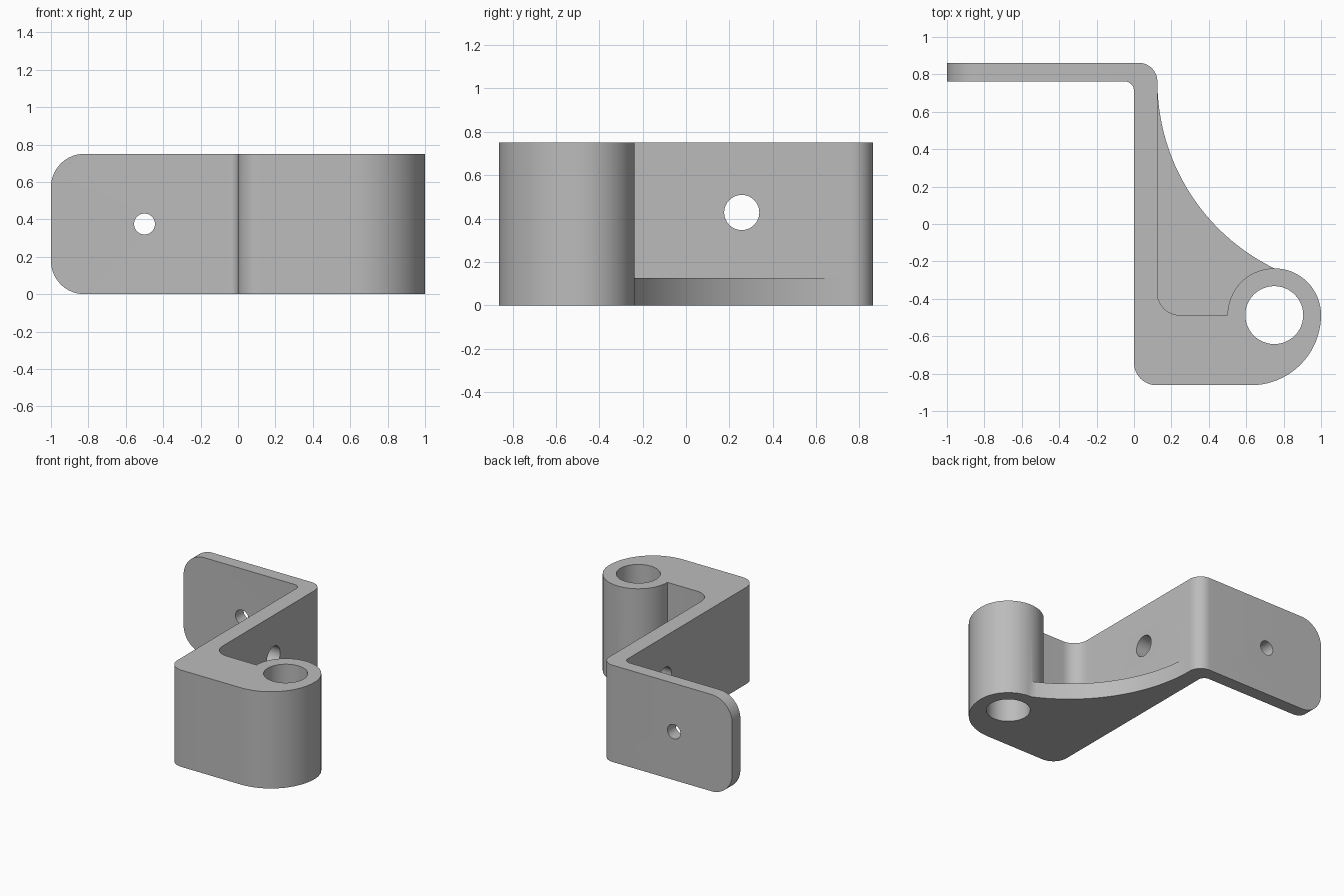
import bpy
import bmesh
from math import cos, sin, radians, degrees, atan2
from mathutils import Matrix

HEIGHT, WALL, BACK = 0.75, 0.125, 0.862
FLANGE_Y = BACK - 0.1
BOSS = (0.75, -0.487)

cube = bpy.data.objects.get("Cube")
if cube:
    bpy.data.objects.remove(cube, do_unlink=True)

grey = bpy.data.materials.new("plain grey")
grey.use_nodes = True
grey.diffuse_color = (0.5, 0.5, 0.5, 1)
grey.node_tree.nodes["Principled BSDF"].inputs["Base Color"].default_value = (0.5, 0.5, 0.5, 1)


def arc(cx, cy, r, start, end, steps=12):
    angles = [radians(start + (end - start) * i / steps) for i in range(steps + 1)]
    return [(cx + r * cos(a), cy + r * sin(a)) for a in angles]


def finish(name, bm):
    bmesh.ops.recalc_face_normals(bm, faces=bm.faces)
    mesh = bpy.data.meshes.new(name)
    bm.to_mesh(mesh)
    bm.free()
    mesh.materials.append(grey)
    obj = bpy.data.objects.new(name, mesh)
    bpy.context.collection.objects.link(obj)
    return obj


def extrude(outline, height):
    bm = bmesh.new()
    face = bm.faces.new([bm.verts.new((x, y, 0)) for x, y in outline])
    top = bmesh.ops.extrude_face_region(bm, geom=[face])["geom"]
    verts = [v for v in top if isinstance(v, bmesh.types.BMVert)]
    bmesh.ops.translate(bm, verts=verts, vec=(0, 0, height))
    return bm


def drill(name, centre, radius, axis, length):
    bm = bmesh.new()
    turn = Matrix.Rotation(radians(90), 4, axis) if axis else Matrix()
    bmesh.ops.create_cone(bm, cap_ends=True, segments=48, radius1=radius, radius2=radius,
                          depth=length, matrix=Matrix.Translation(centre) @ turn)
    return finish(name, bm)


def combine(target, tool, operation):
    mod = target.modifiers.new(tool.name, "BOOLEAN")
    mod.operation, mod.object, mod.solver = operation, tool, "EXACT"
    bpy.context.view_layer.objects.active = target
    bpy.ops.object.modifier_apply(modifier=mod.name)
    bpy.data.objects.remove(tool, do_unlink=True)


# Bracket: flange, wall, foot and boss in one plan outline
outline = [(-1, FLANGE_Y)]
outline += arc(-0.05, FLANGE_Y - 0.05, 0.05, 90, 0, 8)
outline += arc(0.12, 0.12 - BACK, 0.12, 180, 270)
outline += arc(0.625, BOSS[1], 0.375, 270, 360, 20)
outline += arc(*BOSS, 0.25, 0, 180, 32)[1:]
outline += arc(WALL + 0.12, BOSS[1] + 0.12, 0.12, 270, 180)
outline += arc(WALL - 0.1, FLANGE_Y, 0.1, 0, 90)
outline += [(-1, BACK)]
bm = extrude(outline, HEIGHT)

# Rounded free corners of the flange
corners = [e for e in bm.edges if all(v.co.x < -0.99 for v in e.verts)
           and abs(e.verts[0].co.z - e.verts[1].co.z) < 0.01]
bmesh.ops.bevel(bm, geom=corners, offset=0.178, segments=14, profile=0.5, affect="EDGES")
bracket = finish("hinge_bracket", bm)

# Low web with a hollow curved edge, tangent to the wall and ending on the boss
end_x, end_y = BOSS[0], BOSS[1] + 0.25
dx, dy = end_x - WALL, FLANGE_Y - end_y
radius = (dx * dx + dy * dy) / (2 * dx)
sweep = degrees(atan2(dy, radius - dx))
web = arc(WALL + radius, FLANGE_Y, radius, 180, 180 + sweep, 32)
web += [(BOSS[0], -0.6), (WALL / 2, -0.6), (WALL / 2, FLANGE_Y)]
combine(bracket, finish("web", extrude(web, WALL)), "UNION")

# Boss bore and the two screw holes
combine(bracket, drill("bore", (*BOSS, HEIGHT / 2), 0.155, None, 2), "DIFFERENCE")
combine(bracket, drill("wall_hole", (WALL / 2, 0.257, 0.428), 0.081, "Y", 0.4), "DIFFERENCE")
combine(bracket, drill("flange_hole", (-0.5, FLANGE_Y + 0.05, HEIGHT / 2), 0.056, "X", 0.4),
        "DIFFERENCE")

bpy.ops.object.select_all(action="DESELECT")
bracket.select_set(True)
bpy.context.view_layer.objects.active = bracket
bpy.ops.object.shade_smooth_by_angle(angle=radians(30))
